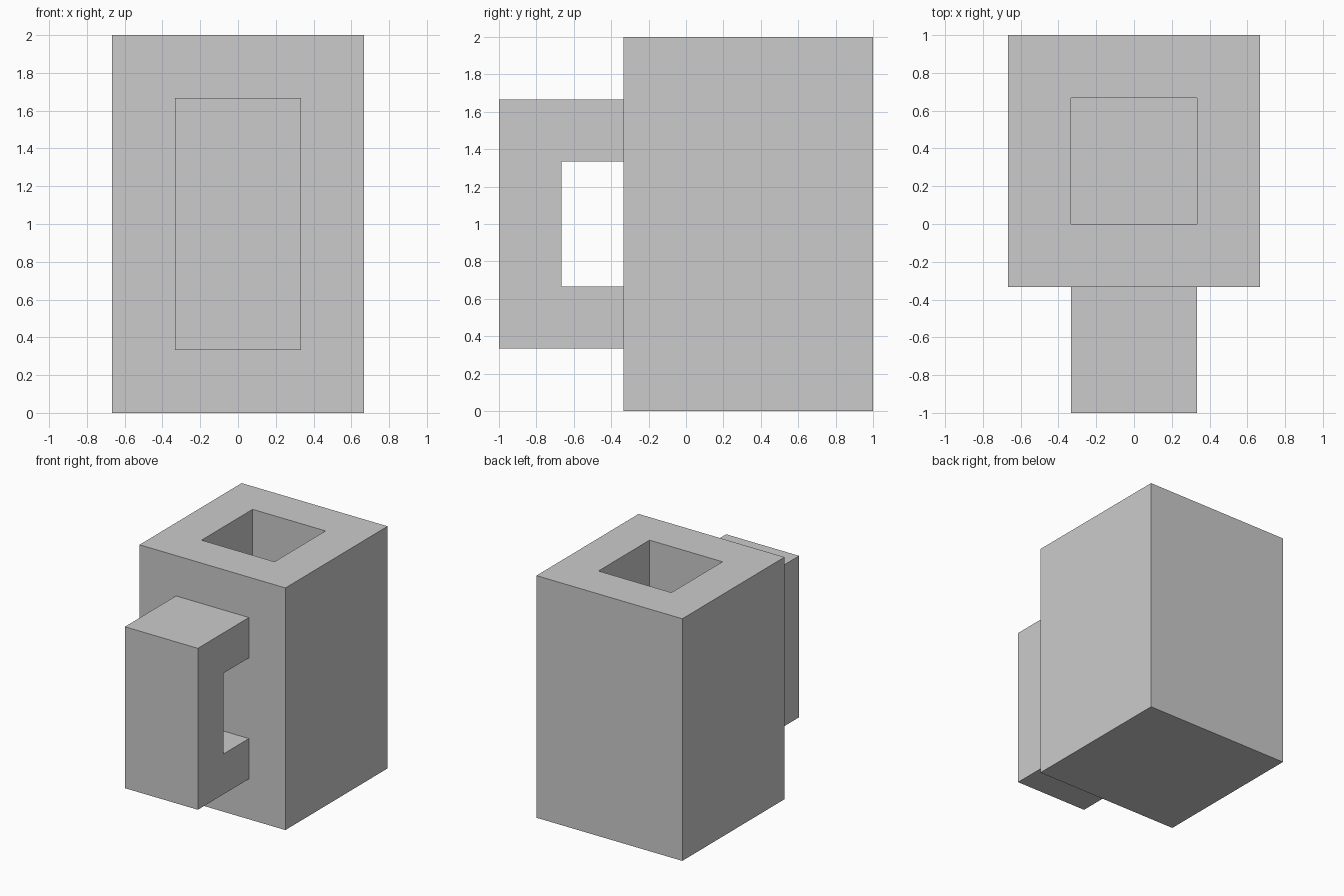
import bpy, bmesh
from mathutils import Vector

if "Cube" in bpy.data.objects:
    bpy.data.objects.remove(bpy.data.objects["Cube"])

U = 1 / 3  # wall thickness, the module of the whole mug


def add_object(name, bm):
    bmesh.ops.recalc_face_normals(bm, faces=bm.faces)
    mesh = bpy.data.meshes.new(name)
    bm.to_mesh(mesh)
    bm.free()
    obj = bpy.data.objects.new(name, mesh)
    bpy.context.collection.objects.link(obj)
    return obj


def extrude_face(bm, face, offset):
    result = bmesh.ops.extrude_face_region(bm, geom=[face])
    verts = [g for g in result["geom"] if isinstance(g, bmesh.types.BMVert)]
    bmesh.ops.translate(bm, verts=verts, vec=offset)


# Square mug body: box with the top inset and pushed down to a floor
bm = bmesh.new()
bmesh.ops.create_cube(bm, size=1)
bmesh.ops.scale(bm, verts=bm.verts, vec=(4 * U, 4 * U, 6 * U))
bmesh.ops.translate(bm, verts=bm.verts, vec=(0, U, 3 * U))
bm.normal_update()
top = max(bm.faces, key=lambda f: f.calc_center_median().z)
bmesh.ops.inset_region(bm, faces=[top], thickness=U, use_even_offset=True)
cavity = bmesh.ops.extrude_discrete_faces(bm, faces=[top])["faces"][0]
bmesh.ops.translate(bm, verts=cavity.verts, vec=(0, 0, -5 * U))
add_object("mug_body", bm)

# C-shaped handle: side profile (y, z) in modules, extruded across x
profile = [(-1, 1), (-3, 1), (-3, 5), (-1, 5), (-1, 4), (-2, 4), (-2, 2), (-1, 2)]
bm = bmesh.new()
side = bm.faces.new([bm.verts.new((-U, y * U, z * U)) for y, z in profile])
extrude_face(bm, side, Vector((2 * U, 0, 0)))
add_object("mug_handle", bm)
